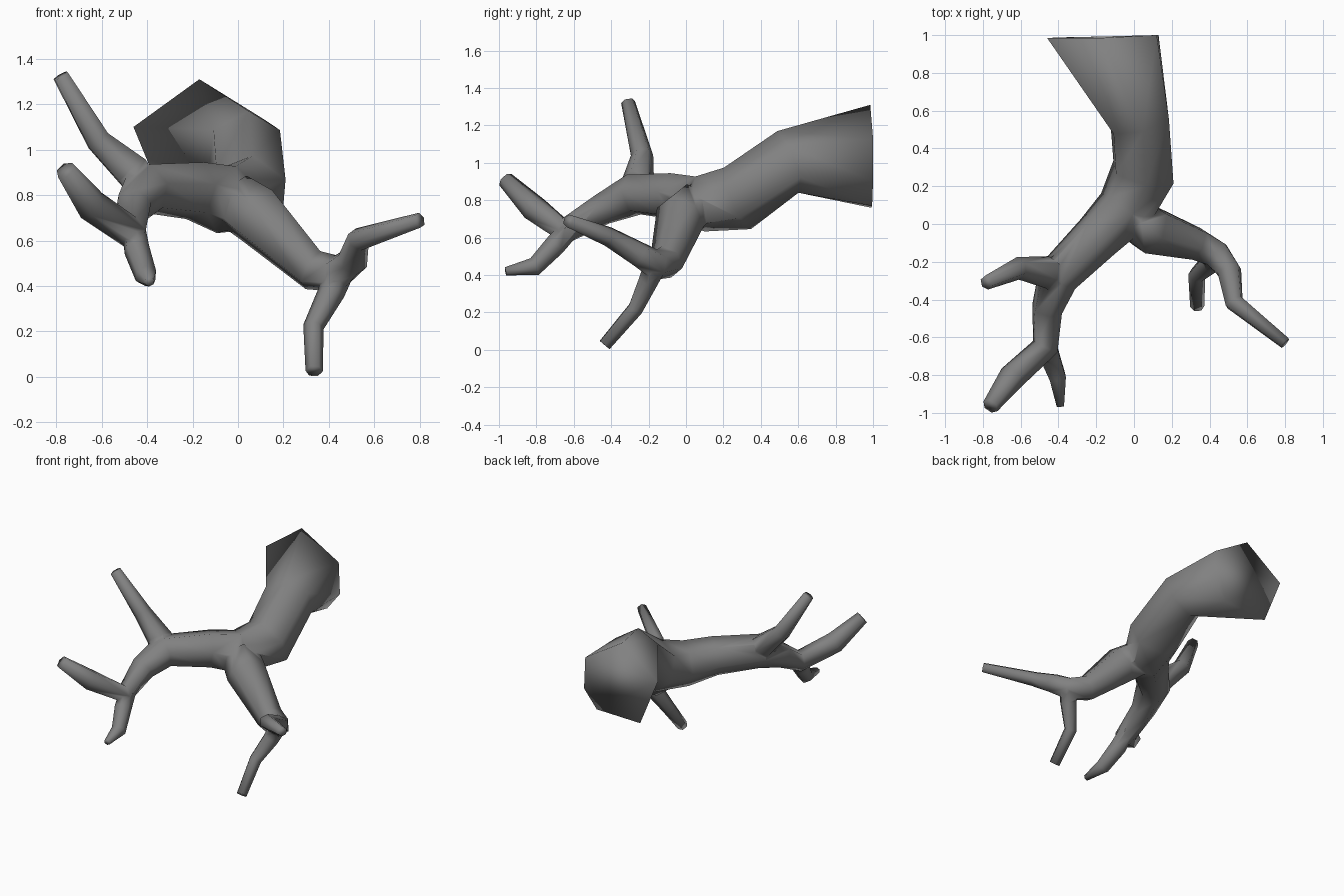
import bpy, bmesh, math
from mathutils import Vector

if "Cube" in bpy.data.objects:
    bpy.data.objects.remove(bpy.data.objects["Cube"])

SIDES = 6


def tube(name, path, ref=(0, 0, 1), first_ring=None):
    """Six-sided tapered limb through (x, y, z, radius) points, capped at both ends."""
    bm = bmesh.new()
    pts = [Vector(p[:3]) for p in path]
    side = Vector(ref)
    rings = []
    for i, p in enumerate(pts):
        # ring faces along the average of the neighbouring segments
        t = Vector((0, 0, 0))
        if i > 0:
            t += (p - pts[i - 1]).normalized()
        if i < len(pts) - 1:
            t += (pts[i + 1] - p).normalized()
        t.normalize()
        side = (side - t * side.dot(t)).normalized()
        other = t.cross(side)
        r = path[i][3]
        ring = []
        for k in range(SIDES):
            a = 2 * math.pi * k / SIDES
            ring.append(p + (side * math.cos(a) + other * math.sin(a)) * r)
        if i == 0 and first_ring:
            ring = [Vector(v) for v in first_ring]
        rings.append([bm.verts.new(v) for v in ring])
    for a, b in zip(rings, rings[1:]):
        for k in range(SIDES):
            n = (k + 1) % SIDES
            bm.faces.new((a[k], a[n], b[n], b[k]))
    bm.faces.new(rings[0])
    bm.faces.new(rings[-1])
    bmesh.ops.recalc_face_normals(bm, faces=bm.faces)
    me = bpy.data.meshes.new(name)
    bm.to_mesh(me)
    bm.free()
    ob = bpy.data.objects.new(name, me)
    bpy.context.collection.objects.link(ob)
    return ob


# Broad cut end of the trunk
cut_end = [(-0.17, 0.985, 1.31), (-0.46, 0.985, 1.10), (-0.32, 0.99, 0.76),
           (0.03, 0.995, 0.77), (0.13, 1.0, 0.90), (0.12, 1.0, 1.13)]

# Trunk running through the left fork to its outer twig
branch = tube("branch", [
    (-0.17, 0.99, 1.03, 0.29), (0.03, 0.545, 1.005, 0.175), (0.05, 0.275, 0.81, 0.18),
    (-0.05, 0.075, 0.78, 0.155), (-0.19, -0.065, 0.82, 0.132), (-0.405, -0.28, 0.83, 0.115),
    (-0.46, -0.45, 0.75, 0.085), (-0.47, -0.65, 0.635, 0.072),
    (-0.645, -0.81, 0.755, 0.072), (-0.76, -0.965, 0.91, 0.045)], first_ring=cut_end)

# Side limbs
limbs = [
    tube("right_limb", [
        (-0.01, 0.04, 0.77, 0.13), (0.085, -0.03, 0.71, 0.137), (0.33, -0.105, 0.47, 0.093),
        (0.44, -0.165, 0.455, 0.083), (0.505, -0.25, 0.51, 0.068),
        (0.53, -0.415, 0.605, 0.053), (0.80, -0.63, 0.69, 0.034)]),
    tube("right_lower_twig", [
        (0.44, -0.16, 0.46, 0.07), (0.41, -0.20, 0.37, 0.06),
        (0.332, -0.27, 0.22, 0.046), (0.335, -0.435, 0.026, 0.038)], ref=(1, 0, 0)),
    tube("left_upper_twig", [
        (-0.41, -0.29, 0.82, 0.085), (-0.46, -0.255, 0.90, 0.087),
        (-0.615, -0.235, 1.04, 0.06), (-0.78, -0.31, 1.325, 0.038)]),
    tube("left_lower_twig", [
        (-0.46, -0.62, 0.65, 0.055), (-0.445, -0.70, 0.56, 0.058),
        (-0.405, -0.81, 0.445, 0.05), (-0.39, -0.965, 0.42, 0.022)]),
]

# Fuse the limbs into one surface
bpy.context.view_layer.objects.active = branch
for limb in limbs:
    m = branch.modifiers.new("fuse_" + limb.name, 'BOOLEAN')
    m.operation = 'UNION'
    m.solver = 'EXACT'
    m.object = limb
    bpy.ops.object.modifier_apply(modifier=m.name)
    bpy.data.objects.remove(limb, do_unlink=True)

# Smooth all over, including the cut ends, in dark grey bark
for face in branch.data.polygons:
    face.use_smooth = True
bark = bpy.data.materials.new("dark_grey_bark")
bark.diffuse_color = (0.22, 0.22, 0.22, 1)
bark.use_nodes = True
bark.node_tree.nodes["Principled BSDF"].inputs["Base Color"].default_value = bark.diffuse_color
branch.data.materials.clear()
branch.data.materials.append(bark)
